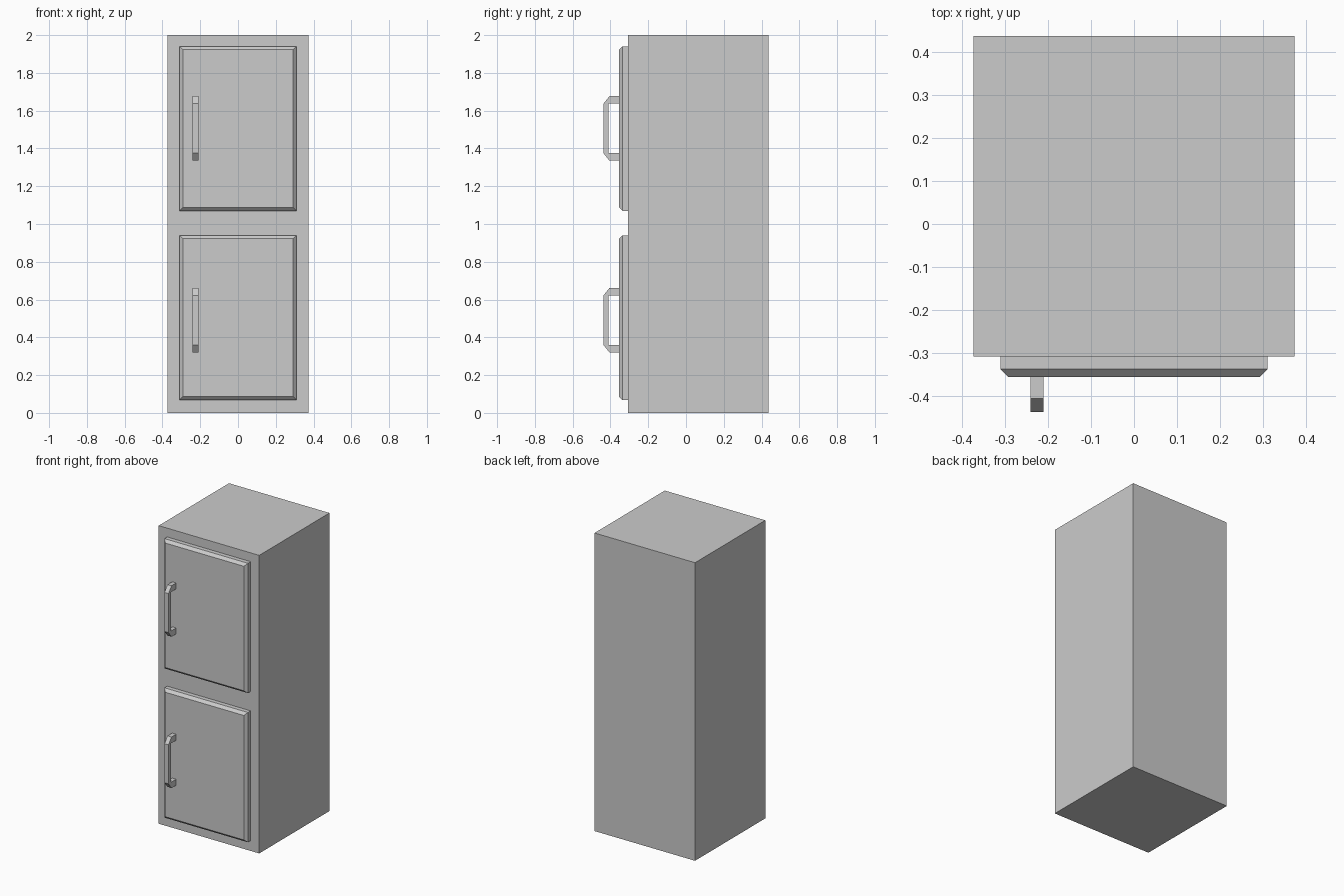
import bpy, bmesh
from mathutils import Vector

if "Cube" in bpy.data.objects:
    bpy.data.objects.remove(bpy.data.objects["Cube"])

W, BACK, FRONT = 0.373, 0.437, -0.308   # cabinet half width, back and front y
DOOR_Y = -0.355                         # door front face


def finish(name, bm):
    bmesh.ops.recalc_face_normals(bm, faces=bm.faces)
    mesh = bpy.data.meshes.new(name)
    bm.to_mesh(mesh)
    bm.free()
    obj = bpy.data.objects.new(name, mesh)
    bpy.context.collection.objects.link(obj)
    return obj


def box(lo, hi):
    bm = bmesh.new()
    bmesh.ops.create_cube(bm, size=1)
    lo, hi = Vector(lo), Vector(hi)
    bmesh.ops.scale(bm, vec=hi - lo, verts=bm.verts)
    bmesh.ops.translate(bm, vec=(lo + hi) / 2, verts=bm.verts)
    return bm


def door(name, z0, z1):
    # slab with a chamfered front rim
    bm = box((-0.31, DOOR_Y, z0), (0.31, FRONT, z1))
    rim = [e for e in bm.edges if all(v.co.y < DOOR_Y + 0.001 for v in e.verts)]
    bmesh.ops.bevel(bm, geom=rim, offset=0.018, segments=1, affect='EDGES')
    return finish(name, bm)


def handle(name, zc):
    # C-shaped side profile with clipped outer corners, extruded across x
    upper = [(DOOR_Y, 0.131), (DOOR_Y, 0.171), (-0.405, 0.171), (-0.437, 0.131)]
    profile = [(-0.41, 0.131)] + upper
    profile += [(y, -z) for y, z in reversed(profile)]
    bm = bmesh.new()
    face = bm.faces.new([bm.verts.new((-0.24, y, zc + z)) for y, z in profile])
    ext = bmesh.ops.extrude_face_region(bm, geom=[face], use_keep_orig=True)
    moved = [g for g in ext["geom"] if isinstance(g, bmesh.types.BMVert)]
    bmesh.ops.translate(bm, vec=(0.03, 0, 0), verts=moved)
    return finish(name, bm)


# cabinet body
finish("cabinet_body", box((-W, FRONT, 0), (W, BACK, 2)))

# two doors, each with a handle
for label, z0, z1, zh in (("lower", 0.069, 0.94, 0.491), ("upper", 1.07, 1.941, 1.506)):
    door(label + "_door", z0, z1)
    handle(label + "_handle", zh)
